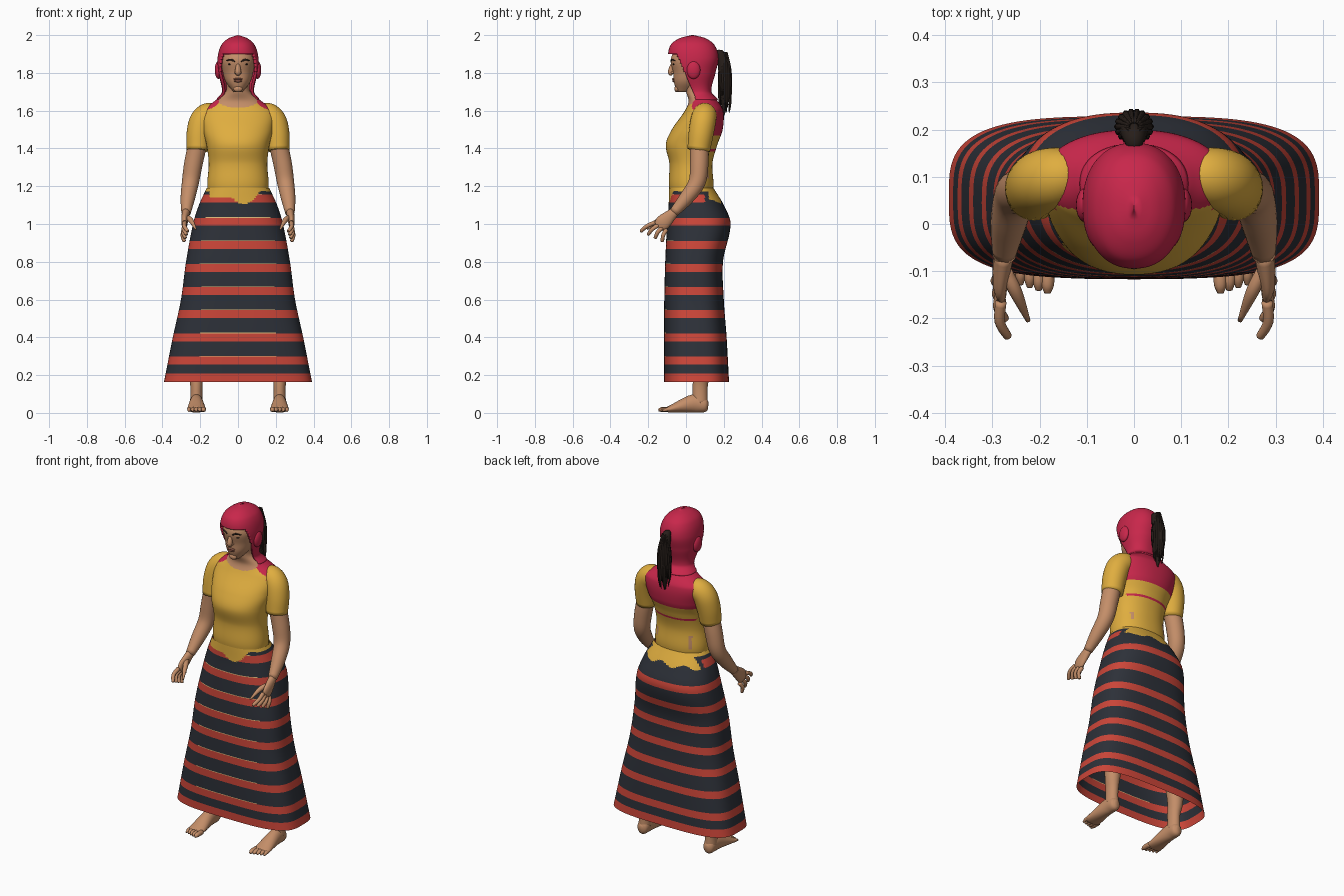
import bpy
import math
import random
from mathutils import Vector

random.seed(4)
default_cube = bpy.data.objects.get("Cube")
if default_cube:
    bpy.data.objects.remove(default_cube)


def material(name, red, green, blue):
    colour = (red, green, blue, 1)
    mat = bpy.data.materials.new(name)
    mat.use_nodes = True
    mat.diffuse_color = colour
    mat.node_tree.nodes["Principled BSDF"].inputs["Base Color"].default_value = colour
    return mat


YELLOW = material("yellow cloth", .74, .42, .05)
SCARF = material("crimson scarf", .58, .02, .07)
DARK = material("charcoal cloth", .026, .03, .04)
RED = material("brick red stripe", .6, .06, .04)
SKIN = material("skin", .55, .27, .14)
HAIR = material("dark brown hair", .02, .013, .01)
LIPS = material("lips", .3, .11, .07)
TRIM = material("pale thread", .76, .5, .2)


def spline(rows, t):
    """Smooth interpolation of rows keyed by their first value."""
    last = len(rows) - 1
    k = max(i for i in range(last) if i == 0 or rows[i][0] <= t)
    start, end = rows[k], rows[k + 1]
    before, after = rows[max(k - 1, 0)], rows[min(k + 2, last)]
    span = end[0] - start[0]
    u = (t - start[0]) / span
    blend = u * u * (3 - 2 * u)
    values = []
    for a, b, p, q in list(zip(start, end, before, after))[1:]:
        slope_in = (b - p) / (end[0] - before[0]) * span
        slope_out = (q - a) / (after[0] - start[0]) * span
        values.append(a + (b - a) * blend + slope_in * u * (1 - u) ** 2 - slope_out * u * u * (1 - u))
    return values


def skin_rings(name, rings, mats, rule=None, caps=True):
    """Join rings into a smooth skin; rule picks each face's material, or None to cut it."""
    n = len(rings[0])
    verts = [Vector(point) for ring in rings for point in ring]
    faces, index = [], []
    for base in range(0, len(verts) - n, n):
        for i in range(n):
            j = (i + 1) % n
            face = (base + i, base + j, base + n + j, base + n + i)
            centre = sum((verts[v] for v in face), Vector()) / len(face)
            choice = rule(*centre) if rule else 0
            if choice is not None:
                faces.append(face)
                index.append(choice)
    if caps:
        faces += [tuple(reversed(range(n))), tuple(range(len(verts) - n, len(verts)))]
        index += [index[0], index[-1]]
    mesh = bpy.data.meshes.new(name)
    mesh.from_pydata(verts, [], faces)
    for mat in mats:
        mesh.materials.append(mat)
    mesh.polygons.foreach_set("material_index", index)
    mesh.shade_smooth()
    ob = bpy.data.objects.new(name, mesh)
    bpy.context.collection.objects.link(ob)
    return ob


def loft(name, rows, step, mats, rule=None, caps=True, square=lambda z: 2.2):
    """Stack of superellipses; each row is height, half width, front, back."""
    bottom, top = rows[0][0], rows[-1][0]
    count, n = round((top - bottom) / step), 96
    rings = []
    for k in range(count + 1):
        z = bottom + (top - bottom) * k / count
        width, front, back = spline(rows, z)
        power = 2 / square(z)
        ring = []
        for i in range(n):
            c, s = math.cos(math.tau * i / n), math.sin(math.tau * i / n)
            x = width * math.copysign(abs(c) ** power, c)
            y = (front + back + (back - front) * math.copysign(abs(s) ** power, s)) / 2
            ring.append((x, y, z))
        rings.append(ring)
    return skin_rings(name, rings, mats, rule, caps)


def tube(name, points, mat, n=16, steps=5):
    """Limb along points of x, y, z, radius across and, if flattened, radius deep."""
    rows = [(k, *p[:4], p[-1]) for k, p in enumerate(points)]
    total = (len(points) - 1) * steps
    path = [spline(rows, k / steps) for k in range(total + 1)]
    centres = [Vector(p[:3]) for p in path]
    rings = []
    for k, (*_, across, deep) in enumerate(path):
        along = (centres[min(k + 1, total)] - centres[max(k - 1, 0)]).normalized()
        side = (Vector((1, 0, 0)) - along * along.x).normalized()
        up = along.cross(side)
        angles = [math.tau * i / n for i in range(n)]
        rings.append([centres[k] + side * across * math.cos(a) + up * deep * math.sin(a) for a in angles])
    skin_rings(name, rings, [mat])


def ball(name, centre, size, mat):
    bpy.ops.mesh.primitive_uv_sphere_add(segments=20, ring_count=12, location=centre)
    ob = bpy.context.object
    ob.name, ob.scale = name, size
    ob.data.materials.append(mat)
    ob.data.shade_smooth()


# Striped skirt with the uneven shirt hem over its waist
ROW = .0035
BAND, PERIOD = 12 * ROW, 35 * ROW
SKIRT_BOTTOM = .1625


def skirt_rule(x, y, z):
    if y > .12:
        hem = 1.12 + math.sin(45 * x) / 100
    elif y > .06 or abs(x) > .15:
        hem = 1.172
    else:
        hem = 1.106 + min(.035 if x < 0 else .07, 9 * (x - .03) ** 2)
    if z > hem:
        return 2
    phase = (z - SKIRT_BOTTOM + 43 * ROW) % PERIOD
    if z < .207:
        return 1
    if y > .1 and z > 1.1:
        return 0
    if phase < BAND:
        return 1
    return 3 if phase < BAND + ROW and y < -.06 and abs(x) < .2 else 0


loft("skirt", [(SKIRT_BOTTOM, .392, -.116, .228), (.4, .345, -.117, .215), (.6, .302, -.115, .2),
               (.8, .275, -.11, .196), (1, .238, -.1, .236), (1.1, .207, -.092, .2), (1.19, .166, -.09, .146)],
     ROW, [DARK, RED, YELLOW, TRIM], skirt_rule, caps=False, square=lambda z: 3.6 - 1.1 * z)


# Torso: shirt, neck and the scarf lying over the upper back
def torso_rule(x, y, z):
    across = abs(x)
    rough = (math.sin(90 * z + 50 * y) + math.sin(170 * z)) / 200
    neckline = 1.615 + 2.5 * x * x
    if z > neckline and y < .065 and across < .1:
        return 1
    mantle = z > 1.47 and y > .035 + rough and across < .172 + rough
    scarf_edge = 1.386 < z < 1.398 and y > .1 and across < .15
    if mantle or scarf_edge or z > 1.652:
        return 2
    tear = y > .06 and abs(across - .11) < .008
    return 1 if tear and (1.21 if x < 0 else 1.24) < z < 1.29 else 0


loft("torso", [(1.05, .14, -.06, .12), (1.2, .162, -.09, .145), (1.32, .155, -.088, .14), (1.42, .167, -.107, .166),
               (1.5, .187, -.075, .194), (1.6, .19, -.006, .197), (1.65, .125, .014, .168),
               (1.7, .066, 0, .128), (1.76, .064, -.01, .12)],
     .004, [YELLOW, SKIN, SCARF], torso_rule)

# Head and face
loft("head", [(1.698, .022, -.046, .02), (1.75, .064, -.064, .1), (1.8, .08, -.068, .13),
              (1.875, .09, -.08, .15), (1.97, .05, -.03, .1)], .01, [SKIN])
tube("nose", [(0, -.066, 1.86, .008), (0, -.08, 1.806, .016), (0, -.07, 1.794, .01)], SKIN)
ball("upper_lip", (0, -.065, 1.767), (.025, .009, .006), LIPS)
ball("lower_lip", (0, -.063, 1.757), (.021, .01, .007), LIPS)
ball("chin", (0, -.048, 1.715), (.024, .014, .017), SKIN)


# Head scarf with a face opening
def scarf_rule(x, y, z):
    slant = .035 - .42 * (z - 1.7)
    return None if z < 1.9 and y < slant else 0


scarf = loft("head_scarf", [(1.66, .115, 0, .17), (1.7, .085, -.01, .135), (1.8, .104, -.08, .156),
                            (1.88, .108, -.095, .172), (1.95, .087, -.08, .149), (1.985, .047, -.03, .1),
                            (2, .001, .03, .04)],
             .005, [SCARF], scarf_rule, caps=False)
shell = scarf.modifiers.new("thickness", "SOLIDIFY")
shell.thickness = .014

# Ponytail: a core with loose strands
tube("ponytail", [(0, .15, 1.9, .01), (0, .185, 1.895, .025), (0, .205, 1.8, .033),
                  (0, .208, 1.7, .03), (0, .2, 1.575, .004)], HAIR)
STRANDS = 18
for k in range(STRANDS):
    c, s = math.cos(math.tau * k / STRANDS), math.sin(math.tau * k / STRANDS)
    end = random.uniform(1.58, 1.68)
    tube("hair_strand", [(c * spread, .206 + s * spread * .9, z, radius) for spread, z, radius in
                         ((.012, 1.91, .004), (.034, 1.8, .007), (.033, end + .06, .006), (.026, end, .001))],
         HAIR, n=6)

# Paired parts, written for the left side
for sign, side in ((1, "left"), (-1, "right")):
    def limb(part, points, mat=SKIN, n=16):
        tube(f"{side}_{part}", [(sign * x, *rest) for x, *rest in points], mat, n)

    def bump(part, centre, size, mat):
        x, y, z = centre
        ball(f"{side}_{part}", (sign * x, y, z), size, mat)

    bump("scarf_ear", (.104, .04, 1.815), (.019, .036, .047), SCARF)
    bump("eye", (.037, -.063, 1.846), (.016, .008, .005), HAIR)
    bump("nostril", (.012, -.07, 1.802), (.008, .01, .007), SKIN)
    limb("eyebrow", [(.016, -.077, 1.86, .004), (.038, -.074, 1.87, .005), (.062, -.058, 1.864, .002)], HAIR)
    limb("sleeve", [(.1, .1, 1.595, .03), (.145, .1, 1.585, .06), (.187, .092, 1.55, .067),
                    (.206, .08, 1.48, .066), (.212, .067, 1.39, .06)], YELLOW, n=32)
    limb("arm", [(.21, .07, 1.44, .05), (.236, .07, 1.32, .049), (.252, .058, 1.22, .045),
                 (.266, 0, 1.135, .038), (.275, -.065, 1.06, .025)], n=24)
    limb("palm", [(.275, -.06, 1.065, .022, .025), (.283, -.12, 1.01, .017, .04), (.281, -.148, .985, .011, .03)])
    for k in range(4):
        knuckle = Vector((.282, -.165 + .02 * k, 1.008 - .013 * k))
        tip = Vector((.266 + .006 * k, -.24 + .038 * k, .96 - .018 * k))
        bend = (knuckle + tip) / 2 + Vector((.01, -.005, .004))
        limb("finger", [(*knuckle, .012), (*bend, .011), (*bend.lerp(tip, .9), .009), (*tip, .003)], n=10)
    limb("thumb", [(.272, -.1, 1.035, .014), (.25, -.145, 1.02, .014), (.224, -.205, .973, .005)], n=10)

    # Legs, feet and toes
    limb("leg", [(.12, .05, .95, .08), (.215, .085, .32, .05), (.22, .075, .14, .032, .04),
                 (.22, .075, .05, .034, .04)], n=24)
    limb("foot", [(.22, .118, .038, .014, .02), (.22, .1, .04, .032, .038), (.22, .04, .05, .036, .048),
                  (.22, -.075, .022, .049, .021), (.22, -.1, .018, .045, .014)], n=24)
    for k in range(5):
        x, y, radius = .183 + .019 * k, -.146 + .006 * k, .014 - .001 * k
        limb("toe", [(x, -.085, .019, radius), (x, y + .02, .018, radius), (x, y, radius, radius / 2)], n=10)
